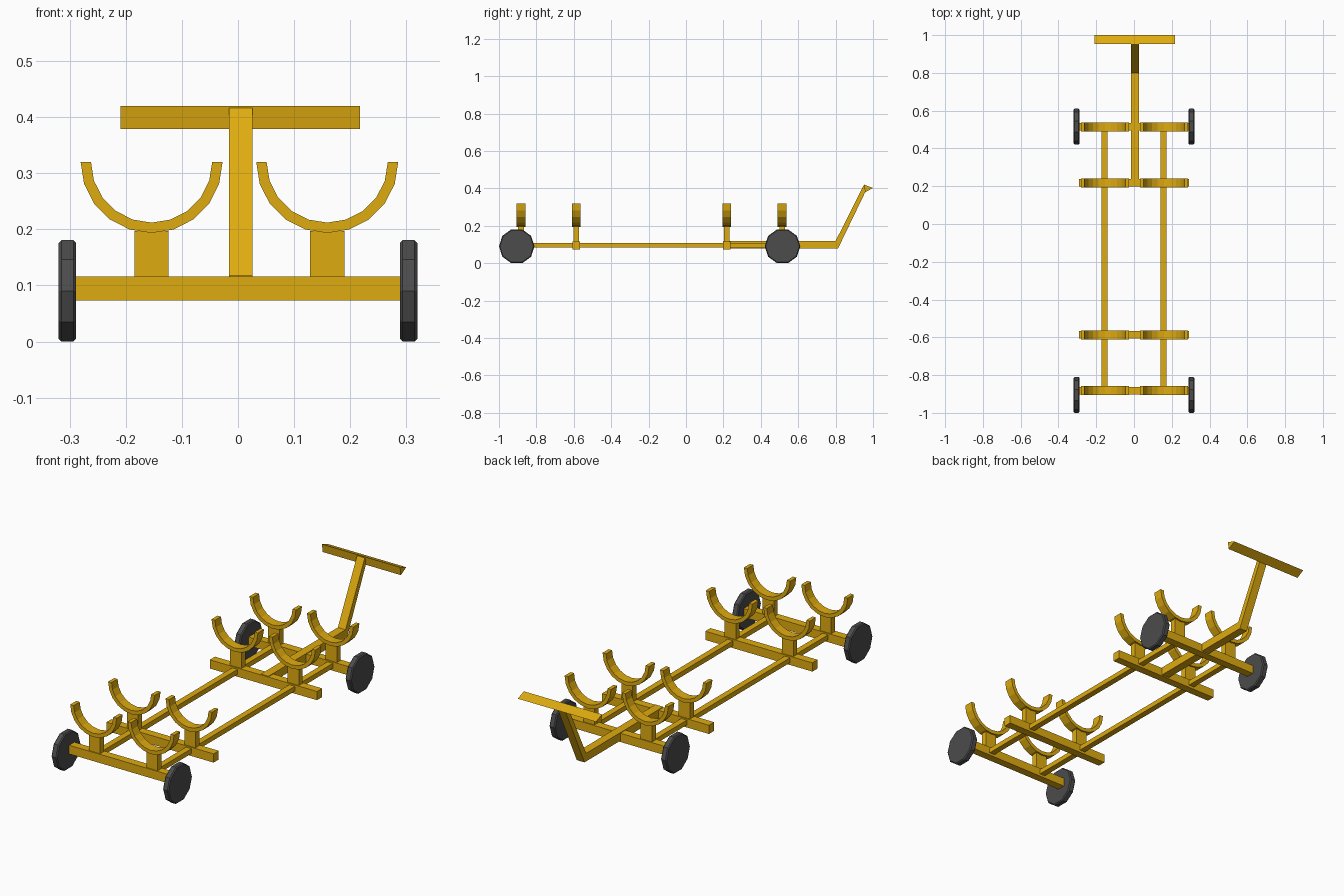
import bpy, bmesh, math
from mathutils import Vector

if "Cube" in bpy.data.objects:
    bpy.data.objects.remove(bpy.data.objects["Cube"])


def material(name, rgb):
    m = bpy.data.materials.new(name)
    m.diffuse_color = (*rgb, 1)
    m.use_nodes = True
    m.node_tree.nodes["Principled BSDF"].inputs["Base Color"].default_value = m.diffuse_color
    return m


YELLOW = material("yellow_paint", (0.74, 0.41, 0.005))
RUBBER = material("dark_rubber", (0.072, 0.072, 0.072))


def finish(name, bm, mat):
    bmesh.ops.recalc_face_normals(bm, faces=bm.faces)
    me = bpy.data.meshes.new(name)
    bm.to_mesh(me)
    bm.free()
    me.materials.append(mat)
    ob = bpy.data.objects.new(name, me)
    bpy.context.collection.objects.link(ob)
    return ob


def box(name, x0, x1, y0, y1, z0, z1):
    bm = bmesh.new()
    bmesh.ops.create_cube(bm, size=1)
    for v in bm.verts:
        v.co = Vector((x1 if v.co.x > 0 else x0,
                       y1 if v.co.y > 0 else y0,
                       z1 if v.co.z > 0 else z0))
    return finish(name, bm, YELLOW)


def extrude(name, pts, direction, mat):
    """Fill a planar outline and extrude it along a direction."""
    bm = bmesh.new()
    face = bm.faces.new([bm.verts.new(p) for p in pts])
    res = bmesh.ops.extrude_face_region(bm, geom=[face], use_keep_orig=True)
    moved = [g for g in res["geom"] if isinstance(g, bmesh.types.BMVert)]
    bmesh.ops.translate(bm, verts=moved, vec=direction)
    return finish(name, bm, mat)


def wheel(name, x, y):
    r, half = 0.095, 0.0155
    z = r * math.sin(math.radians(72))
    pts = [(x - half, y + r * math.cos(a), z + r * math.sin(a))
           for a in (i * math.tau / 10 for i in range(10))]
    ob = extrude(name, pts, (2 * half, 0, 0), RUBBER)
    # chamfer only the rims
    bev = ob.modifiers.new("rim_chamfer", "BEVEL")
    bev.width, bev.segments = 0.005, 1
    bev.limit_method, bev.angle_limit = "ANGLE", math.radians(60)


def cradle(name, x, y):
    """Half-ring holder, ten segments, open upward."""
    zc, ro, ri, half = 0.32, 0.1265, 0.108, 0.0235
    angles = [math.pi + i * math.pi / 10 for i in range(11)]
    bm = bmesh.new()
    rings = []
    for a in angles:
        c, s = math.cos(a), math.sin(a)
        rings.append([bm.verts.new((x + r * c, y + h, zc + r * s))
                      for r, h in ((ro, -half), (ro, half), (ri, half), (ri, -half))])
    for a, b in zip(rings, rings[1:]):
        for i in range(4):
            j = (i + 1) % 4
            bm.faces.new((a[i], a[j], b[j], b[i]))
    bm.faces.new(rings[0])
    bm.faces.new(rings[-1])
    finish(name, bm, YELLOW)


# cross beams, each with two posts and two cradles
for n, y in enumerate((-0.882, -0.587, 0.218, 0.514), 1):
    box(f"cross_beam_{n}", -0.292, 0.292, y - 0.02, y + 0.02, 0.073, 0.116)
    for side, x in (("left", -0.154), ("right", 0.159)):
        box(f"post_{n}_{side}", x - 0.0305, x + 0.0305, y - 0.015, y + 0.015, 0.11, 0.197)
        cradle(f"cradle_{n}_{side}", x, y)

# long rails
for side, x in (("left", -0.156), ("right", 0.156)):
    box(f"rail_{side}", x - 0.015, x + 0.015, -0.882, 0.514, 0.085, 0.109)

# wheels
for end, y in (("rear", -0.905), ("front", 0.516)):
    for side, x in (("left", -0.304), ("right", 0.304)):
        wheel(f"wheel_{end}_{side}", x, y)

# draw bar bending up into the handle stem
stem = [(0.2, 0.079), (0.813, 0.079), (0.972, 0.408), (0.95, 0.416),
        (0.8, 0.119), (0.2, 0.119)]
extrude("draw_bar", [(-0.016, y, z) for y, z in stem], (0.042, 0, 0), YELLOW)

# three-sided handle grip
grip = [(0.952, 0.42), (1.0, 0.402), (0.958, 0.379)]
extrude("handle_grip", [(-0.209, y, z) for y, z in grip], (0.426, 0, 0), YELLOW)
